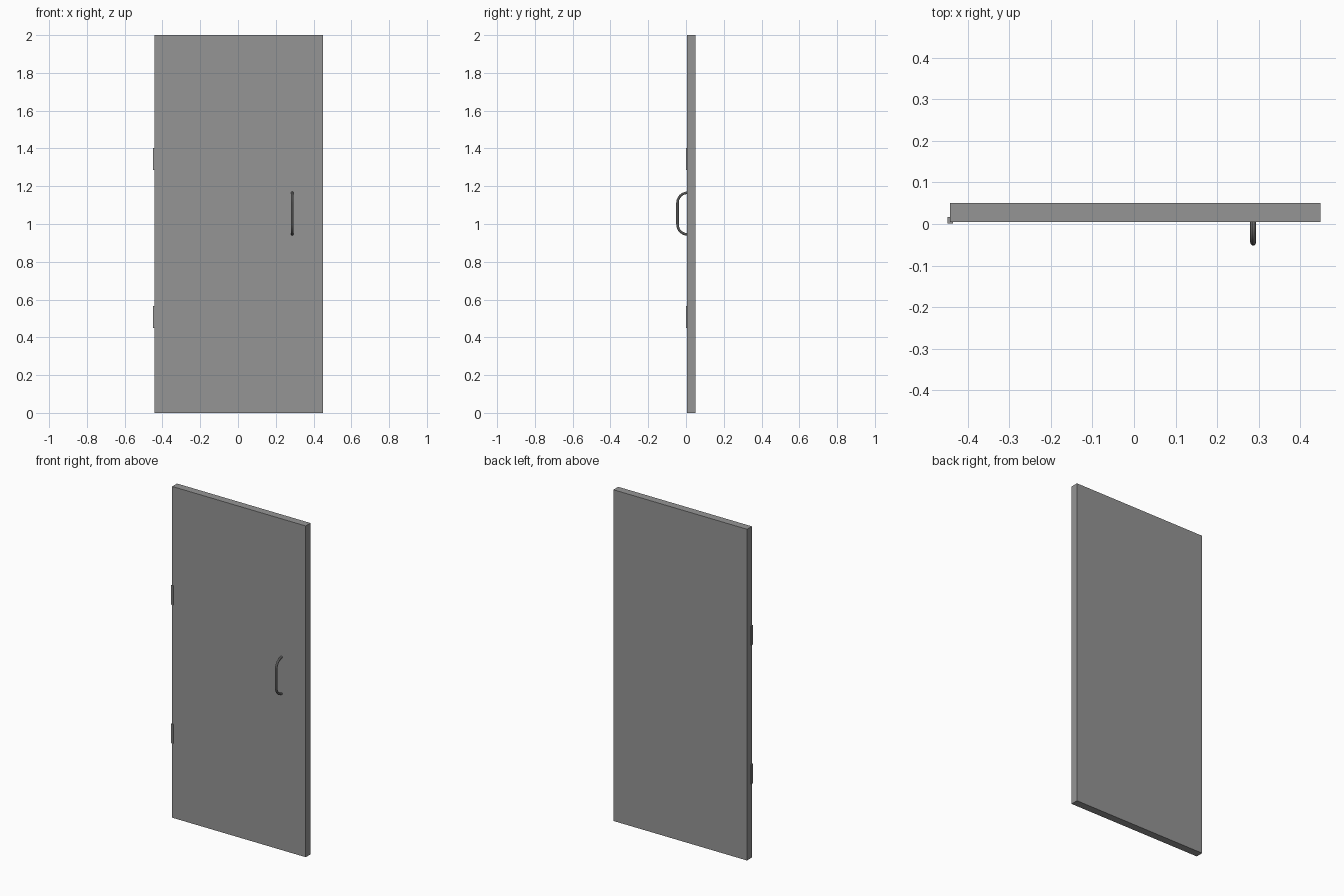
import bpy
from mathutils import Vector
from math import sin, cos, pi

cube = bpy.data.objects.get("Cube")
if cube:
    bpy.data.objects.remove(cube, do_unlink=True)


def material(name, rgb):
    m = bpy.data.materials.new(name)
    m.use_nodes = True
    m.diffuse_color = (*rgb, 1)
    m.node_tree.nodes["Principled BSDF"].inputs["Base Color"].default_value = (*rgb, 1)
    return m


grey = material("grey", (0.3, 0.3, 0.3))


def box(name, low, high):
    low, high = Vector(low), Vector(high)
    bpy.ops.mesh.primitive_cube_add(size=1, location=(low + high) / 2)
    ob = bpy.context.object
    ob.name = name
    ob.scale = high - low
    bpy.ops.object.transform_apply(location=False, rotation=False, scale=True)
    ob.data.materials.append(grey)
    return ob


# Door slab
box("door_panel", (-0.443, 0.005, 0), (0.449, 0.051, 2))

# Hinge knuckles on the right edge
for name, z in (("lower_hinge", 0.508), ("upper_hinge", 1.345)):
    box(name, (-0.449, 0.001, z - 0.058), (-0.436, 0.017, z + 0.058))

# Pull handle: tube swept along a rounded D
front, back, mid, half, bend = -0.045, 0.008, 1.055, 0.11, 0.053
path = []
for i in range(9):
    a = pi / 2 * i / 8
    path.append((back - bend * sin(a), mid + half - bend * (1 - cos(a))))
path += [(y, 2 * mid - z) for y, z in reversed(path)]

curve = bpy.data.curves.new("pull_handle", "CURVE")
curve.dimensions = "3D"
curve.bevel_depth = 0.007
curve.bevel_resolution = 3
curve.use_fill_caps = True
spline = curve.splines.new("POLY")
spline.points.add(len(path) - 1)
for p, (y, z) in zip(spline.points, path):
    p.co = (0.287, y, z, 1)
handle = bpy.data.objects.new("pull_handle", curve)
bpy.context.collection.objects.link(handle)
curve.materials.append(grey)
bpy.ops.object.select_all(action="DESELECT")
handle.select_set(True)
bpy.context.view_layer.objects.active = handle
bpy.ops.object.convert(target="MESH")
bpy.ops.object.shade_smooth_by_angle()
